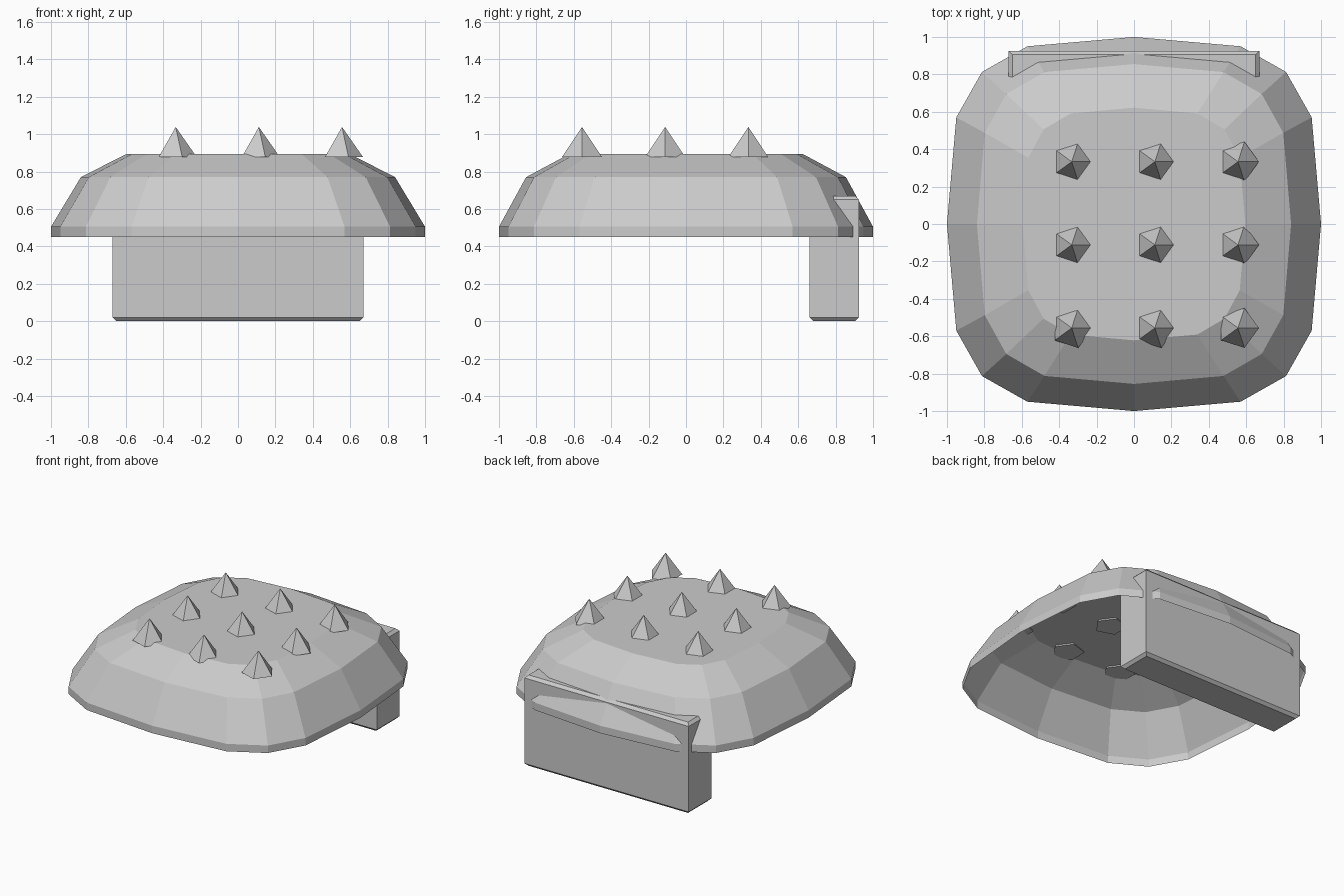
import bpy, bmesh

if "Cube" in bpy.data.objects:
    bpy.data.objects.remove(bpy.data.objects["Cube"])

def add_object(name, bm):
    bmesh.ops.recalc_face_normals(bm, faces=bm.faces)
    mesh = bpy.data.meshes.new(name)
    bm.to_mesh(mesh)
    bm.free()
    obj = bpy.data.objects.new(name, mesh)
    bpy.context.collection.objects.link(obj)
    return obj

# Rounded-square outline with 16 corners, one quadrant turned four times
outline = []
quadrant = [(1, 0), (0.95, 0.57), (0.813, 0.813), (0.57, 0.95)]
for turn in range(4):
    outline += quadrant
    quadrant = [(-y, x) for x, y in quadrant]

# Open domed shell: (height, x scale, y scale) per ring
bm = bmesh.new()
rings = [[bm.verts.new((x * sx, y * sy, z)) for x, y in outline]
         for z, sx, sy in [(0.45, 1, 1), (0.505, 1, 1),
                           (0.77, 0.84, 0.855), (0.895, 0.595, 0.622)]]
for low, high in zip(rings, rings[1:]):
    for i in range(16):
        j = (i + 1) % 16
        bm.faces.new((low[i], low[j], high[j], high[i]))
bm.faces.new(rings[-1])
shell = add_object("domed_shell", bm)
# Make the open shell face outwards
if shell.data.polygons[-1].normal.z < 0:
    shell.data.flip_normals()

# Back plate: box with chamfered top and bottom edges
bm = bmesh.new()
x, y0, y1, c = 0.67, 0.66, 0.925, 0.02
levels = []
for z, inset in [(0, c), (c, 0), (0.65, 0), (0.67, c)]:
    levels.append([bm.verts.new(p) for p in (
        (-x + inset, y0 + inset, z), (x - inset, y0 + inset, z),
        (x - inset, y1 - inset, z), (-x + inset, y1 - inset, z))])
for low, high in zip(levels, levels[1:]):
    for i in range(4):
        j = (i + 1) % 4
        bm.faces.new((low[i], low[j], high[j], high[i]))
bm.faces.new(levels[0])
bm.faces.new(levels[-1])
add_object("back_plate", bm)

# Three by three grid of five-sided spikes
for row in range(3):
    for col in range(3):
        bpy.ops.mesh.primitive_cone_add(
            vertices=5, radius1=0.112, radius2=0, depth=0.16,
            location=(-0.333 + col * 0.4445, -0.556 + row * 0.4445, 0.958))
        spike = bpy.context.object
        spike.name = f"spike_{row}_{col}"
        # Point one corner of the base towards +x
        spike.rotation_euler.z = -1.5707963
